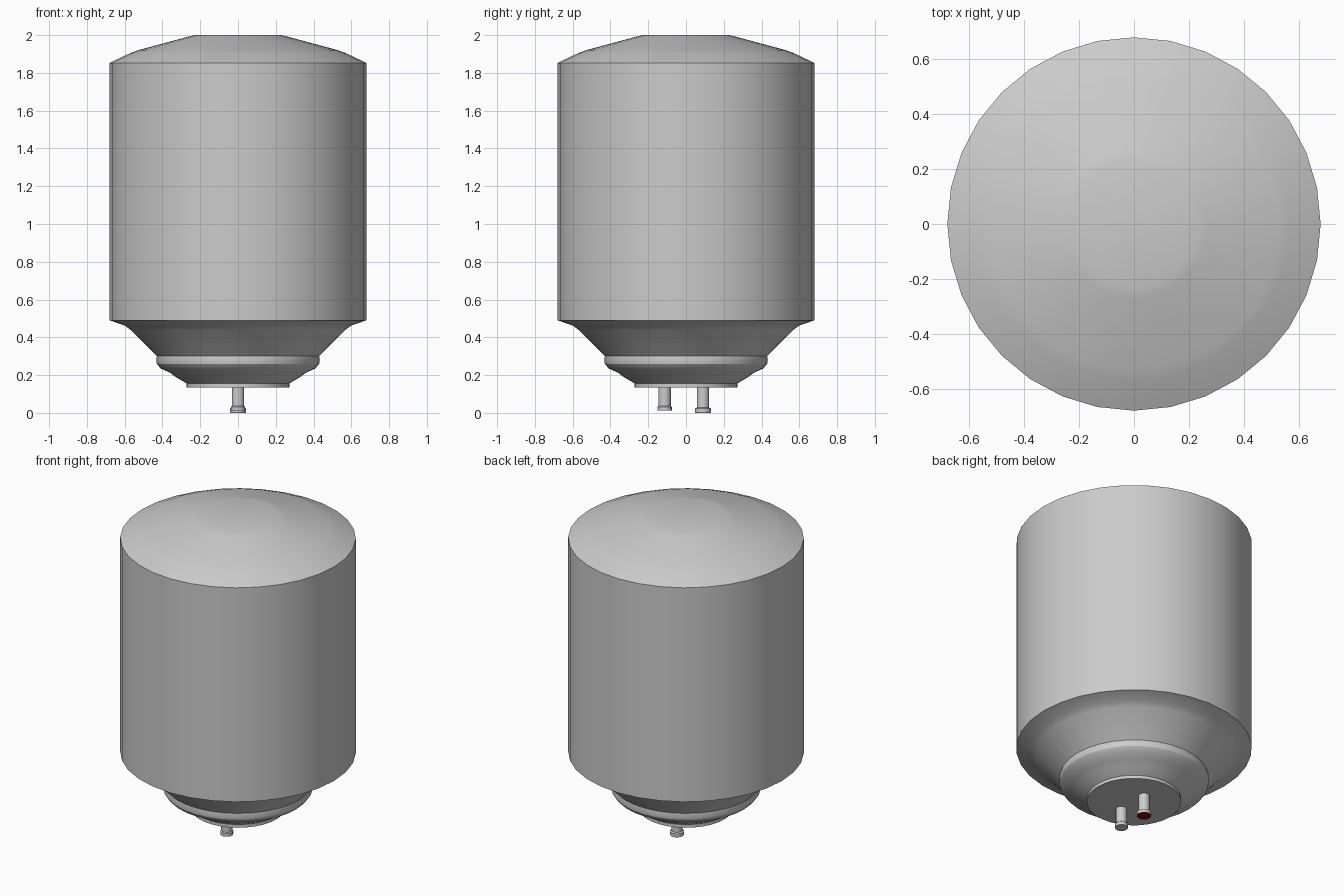
import bpy, bmesh, math

if "Cube" in bpy.data.objects:
    bpy.data.objects.remove(bpy.data.objects["Cube"])


def lathe(name, profile, sides=32, at=(0, 0)):
    """Revolve (radius, z) points, listed bottom to top, and cap both ends."""
    bm = bmesh.new()
    rings = []
    for r, z in profile:
        angles = [2 * math.pi * i / sides for i in range(sides)]
        rings.append([bm.verts.new((at[0] + r * math.cos(a), at[1] + r * math.sin(a), z))
                      for a in angles])
    for low, high in zip(rings, rings[1:]):
        for i in range(sides):
            j = (i + 1) % sides
            bm.faces.new((low[i], low[j], high[j], high[i]))
    bm.faces.new(rings[0][::-1])
    bm.faces.new(rings[-1])
    mesh = bpy.data.meshes.new(name)
    bm.to_mesh(mesh)
    bm.free()
    obj = bpy.data.objects.new(name, mesh)
    bpy.context.collection.objects.link(obj)
    bpy.ops.object.select_all(action='DESELECT')
    obj.select_set(True)
    bpy.context.view_layer.objects.active = obj
    bpy.ops.object.shade_smooth_by_angle(angle=math.radians(30))
    return obj


# Tank shell with tapered underside and shallow domed lid
lathe("tank_body", [(0.43, 0.30), (0.57, 0.44), (0.60, 0.463), (0.68, 0.49),
                    (0.68, 1.853), (0.57, 1.905), (0.53, 1.92),
                    (0.27, 1.99), (0.23, 2.0)])

# Rounded lower cover
lathe("lower_cover", [(0.27, 0.155), (0.33, 0.19), (0.36, 0.213), (0.41, 0.235),
                      (0.43, 0.26), (0.433, 0.28), (0.43, 0.30)])

# Base plate
lathe("base_plate", [(0.272, 0.135), (0.272, 0.155)])

# Two water pipes with end collars
for name, y, r, collar, z in (("outlet_pipe", -0.113, 0.033, 0.038, 0.012),
                              ("inlet_pipe", 0.09, 0.033, 0.042, 0.003)):
    lathe(name, [(r, z + 0.02), (r, 0.14)], 16, (0, y))
    lathe(name + "_collar", [(collar, z), (collar, z + 0.02), (r, z + 0.025)], 16, (0, y))

# Red marker on the inlet end
red = bpy.data.materials.new("marker_red")
red.diffuse_color = (0.25, 0.0, 0.0, 1)
red.use_nodes = True
red.node_tree.nodes["Principled BSDF"].inputs["Base Color"].default_value = red.diffuse_color
marker = lathe("inlet_marker", [(0.040, 0.0), (0.040, 0.003)], 16, (0, 0.09))
marker.data.materials.append(red)
